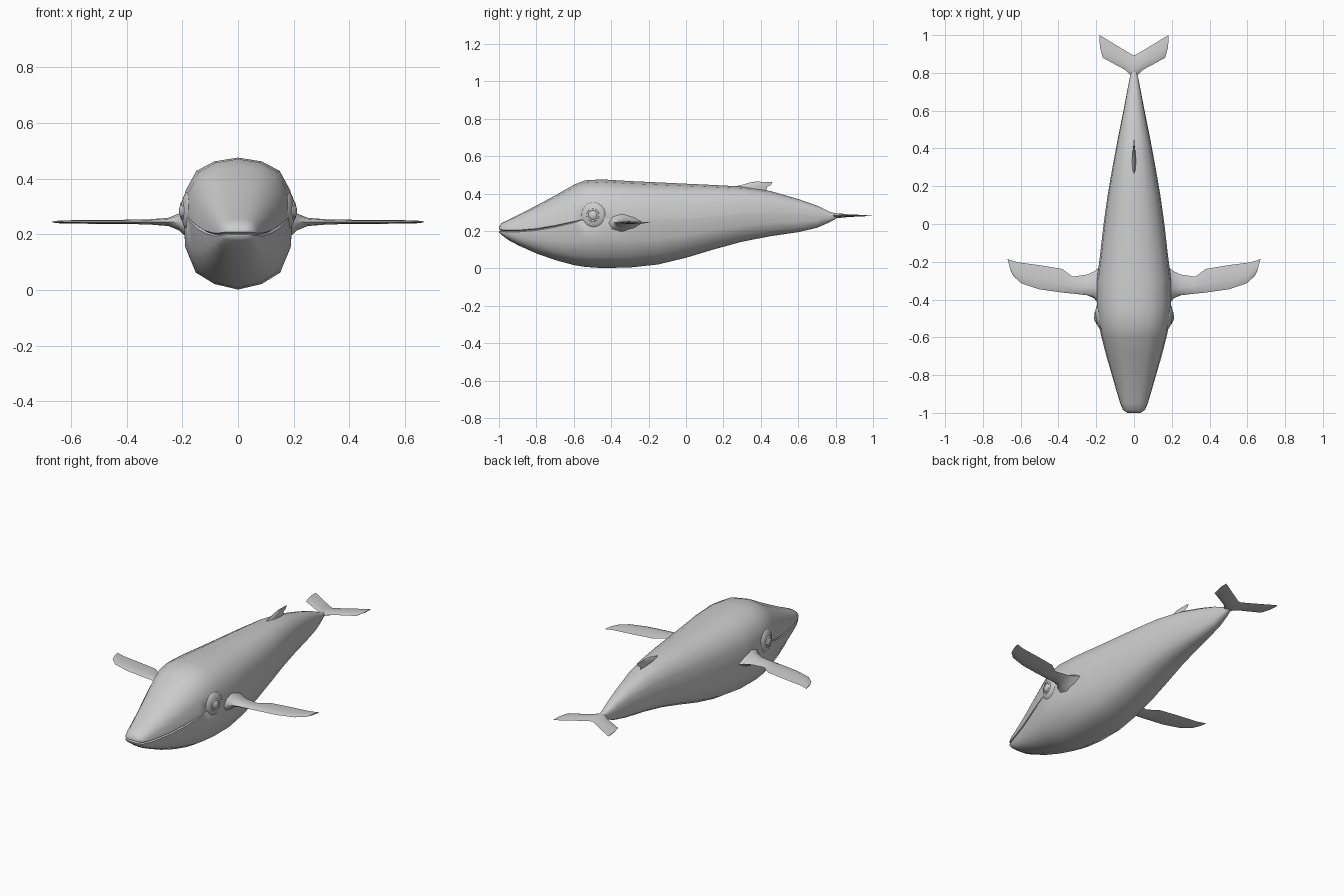
import bpy, bmesh, math
from mathutils import Vector

if "Cube" in bpy.data.objects:
    bpy.data.objects.remove(bpy.data.objects["Cube"])


def material(name, value):
    m = bpy.data.materials.new(name)
    m.diffuse_color = (value, value, value, 1)
    m.use_nodes = True
    m.node_tree.nodes["Principled BSDF"].inputs["Base Color"].default_value = m.diffuse_color
    return m


GREY = material("whale grey", 0.6)


def finish(bm, name, angle=50):
    bmesh.ops.recalc_face_normals(bm, faces=bm.faces[:])
    me = bpy.data.meshes.new(name)
    bm.to_mesh(me)
    bm.free()
    ob = bpy.data.objects.new(name, me)
    bpy.context.collection.objects.link(ob)
    me.materials.append(GREY)
    bpy.ops.object.select_all(action='DESELECT')
    ob.select_set(True)
    bpy.context.view_layer.objects.active = ob
    bpy.ops.object.shade_smooth_by_angle(angle=math.radians(angle))
    return ob


def bridge(bm, rings):
    n = len(rings[0])
    for a, b in zip(rings, rings[1:]):
        for i in range(n):
            j = (i + 1) % n
            bm.faces.new((a[i], a[j], b[j], b[i]))


# Body stations: y, belly z, mouth/side z, back z, half width
STATIONS = [
    (-1.000, .192, .204, .222, .036), (-.985, .178, .202, .243, .058),
    (-.950, .152, .200, .260, .073), (-.900, .125, .200, .284, .088),
    (-.800, .080, .208, .336, .117), (-.700, .045, .225, .390, .146),
    (-.600, .018, .248, .447, .172), (-.540, .008, .262, .471, .185),
    (-.450, .002, .268, .476, .197), (-.300, .005, .262, .467, .197),
    (-.150, .021, .262, .460, .178), (.000, .057, .266, .453, .161),
    (.150, .102, .278, .446, .140), (.300, .143, .292, .438, .114),
    (.450, .172, .298, .414, .086), (.600, .194, .290, .371, .056),
    (.700, .217, .282, .336, .037), (.770, .248, .280, .302, .023),
    (.810, .271, .282, .292, .013)]
UPPER = [(0, 1), (.43, .935), (.76, .77), (.96, .42)]
LOWER = [(.96, .42), (.77, .77), (.43, .925), (0, 1)]


def half_section(y, belly, side, back, w):
    crease = max(0, min(1, (-.45 - y) / .25))
    lip, depth = .001 + .004 * crease, .008 * crease
    pts = [(x * w, y, side + lip + (back - side - lip) * z) for x, z in UPPER]
    pts.append((w, y, side + lip))
    # the mouth crease also runs across the snout tip
    pts.append((w - depth, y + (.012 if y < -.99 else 0), side))
    pts.append((w, y, side - lip))
    pts += [(x * w, y, side - lip - (side - lip - belly) * z) for x, z in LOWER]
    return pts


bm = bmesh.new()
rings = []
for s in STATIONS:
    half = half_section(*s)
    mirrored = [(-x, y, z) for x, y, z in half[-2:0:-1]]
    rings.append([bm.verts.new(p) for p in half + mirrored])
bridge(bm, rings)
for r in (rings[0], rings[-1]):
    n = len(r)
    for i in range(n // 2):
        quad = [r[i], r[i + 1], r[(n - i - 1) % n], r[(n - i) % n]]
        bm.faces.new(list(dict.fromkeys(quad)))
finish(bm, "body")


def blade(name, sections, axis):
    """Loft lens sections given as (front point, rear point, half thickness)."""
    bm = bmesh.new()
    profile = [(0, 0), (.12, .7), (.4, 1), (.75, .6), (1, 0),
               (.75, -.6), (.4, -1), (.12, -.7)]
    axis = Vector(axis)
    rings = [[bm.verts.new(Vector(a).lerp(Vector(b), t) + axis * h * th)
              for t, h in profile] for a, b, th in sections]
    bridge(bm, rings)
    bm.faces.new(rings[0])
    bm.faces.new(rings[-1])
    return finish(bm, name)


# Flippers: x and y of leading edge, x and y of trailing edge, half thickness
FLIPPER = [(.15, -.44, .15, -.21, .075), (.19, -.42, .185, -.23, .052),
           (.213, -.392, .213, -.252, .030), (.25, -.377, .25, -.268, .015),
           (.32, -.369, .325, -.279, .009), (.38, -.363, .38, -.238, .008),
           (.50, -.346, .50, -.218, .007), (.595, -.315, .615, -.203, .006),
           (.64, -.275, .645, -.194, .005), (.652, -.250, .670, -.185, .003)]
# Flukes, same layout
FLUKE = [(0, .765, 0, .893, .013), (.022, .790, .02, .902, .010),
         (.05, .818, .05, .920, .008), (.11, .850, .10, .950, .006),
         (.165, .880, .155, .984, .005), (.180, .935, .184, 1.0, .002)]
for side, label in ((1, "right"), (-1, "left")):
    for part, table, z in (("flipper", FLIPPER, .245), ("fluke", FLUKE, .282)):
        blade(f"{label}_{part}",
              [((side * a, b, z), (side * c, d, z), t) for a, b, c, d, t in table],
              (0, 0, 1))

# Dorsal fin
blade("dorsal_fin",
      [((0, .23, .41), (0, .44, .395), .014), ((0, .26, .438), (0, .43, .420), .011),
       ((0, .31, .449), (0, .434, .436), .008), ((0, .34, .459), (0, .455, .446), .005),
       ((0, .37, .464), (0, .463, .462), .002)], (1, 0, 0))


def ellipsoid(name, centre, size, tilt):
    bm = bmesh.new()
    bmesh.ops.create_uvsphere(bm, u_segments=20, v_segments=12, radius=1)
    ob = finish(bm, name)
    ob.location, ob.scale, ob.rotation_euler = centre, size, (0, 0, tilt)
    return ob


# Eyes: soft swelling, ring-shaped lid and eyeball
for side, label in ((1, "right"), (-1, "left")):
    tilt = side * -.15
    ellipsoid(f"{label}_eye_swelling", (side * .176, -.495, .285), (.028, .07, .07), tilt)
    ellipsoid(f"{label}_eyeball", (side * .196, -.498, .285), (.016, .027, .027), tilt)
    bpy.ops.mesh.primitive_torus_add(
        major_segments=20, minor_segments=8, major_radius=.029, minor_radius=.006,
        location=(side * .199, -.498, .285), rotation=(0, math.pi / 2, tilt))
    lid = bpy.context.object
    lid.name = f"{label}_eyelid"
    lid.data.materials.append(GREY)
    bpy.ops.object.shade_smooth_by_angle(angle=math.radians(60))
